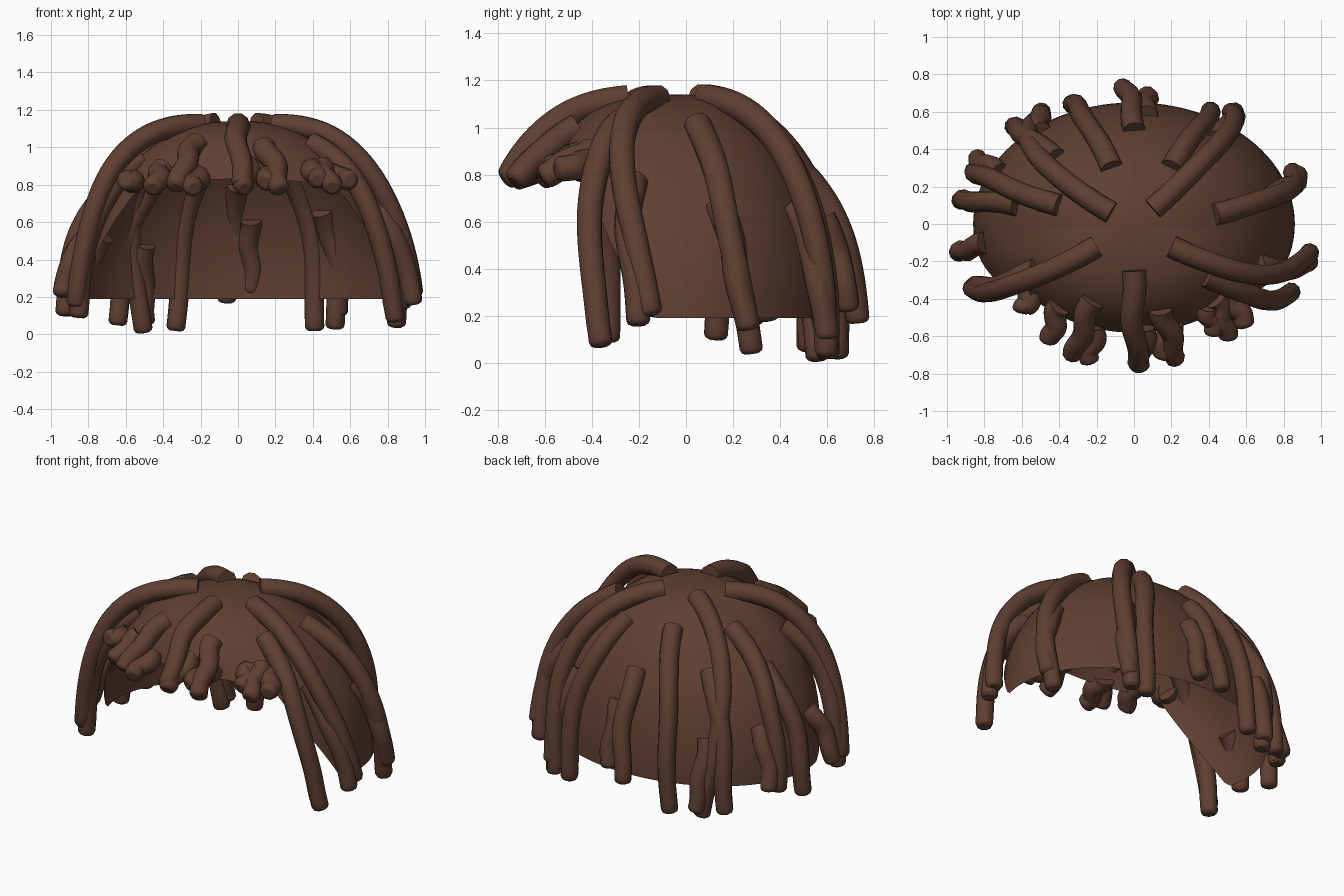
import bpy, bmesh, math, random
from mathutils import Vector

if "Cube" in bpy.data.objects:
    bpy.data.objects.remove(bpy.data.objects["Cube"])

random.seed(4)
RX, RY, H, RIM = 0.86, 0.65, 0.95, 0.19
brown = bpy.data.materials.new("dark_brown_hair")
brown.diffuse_color = (0.115, 0.05, 0.032, 1)
brown.use_nodes = True
brown.node_tree.nodes["Principled BSDF"].inputs["Base Color"].default_value = brown.diffuse_color


def power(a):
    """Dome fullness: rounder at the back, fuller over the forehead."""
    return 2 + 1.1 * max(0, -math.sin(a)) ** 1.6


def dome(a, t):
    """Point on the dome; t runs from crown (0) to rim (pi/2), then straight down."""
    p = 2 / power(a)
    u = min(t, math.pi / 2)
    r, h = math.sin(u) ** p, max(0, math.cos(u)) ** p
    drop = max(0, t - math.pi / 2) * H
    return Vector((RX * r * math.cos(a), RY * r * math.sin(a), RIM + H * h - drop))


def t_at_height(a, z):
    if z < RIM:
        return math.pi / 2 + (RIM - z) / H
    return math.acos(min(1, (z - RIM) / H) ** (power(a) / 2))


def ellipse_angle(x, y):
    return math.atan2(y / RY, x / RX)


def smooth(o):
    bpy.ops.object.select_all(action='DESELECT')
    o.select_set(True)
    bpy.context.view_layer.objects.active = o
    bpy.ops.object.shade_smooth_by_angle(angle=math.radians(45))


# Cap: open dome with the face opening cut into the front
def build_cap():
    n, rows = 96, 20
    bm = bmesh.new()
    crown = bm.verts.new((0, 0, RIM + H))
    cols = []
    for i in range(n):
        a = 2 * math.pi * i / n
        front = abs((math.degrees(a) - 270 + 180) % 360 - 180)
        k = min(1, max(0, (77 - front) / 33))
        brow = 0.83 - 0.04 * min(1, front / 43) ** 2
        t_end = t_at_height(a, RIM + (brow - RIM) * k)
        cols.append([bm.verts.new(dome(a, t_end * j / rows)) for j in range(1, rows + 1)])
    for i in range(n):
        c, d = cols[i], cols[(i + 1) % n]
        bm.faces.new((crown, c[0], d[0]))
        for j in range(rows - 1):
            bm.faces.new((c[j], c[j + 1], d[j + 1], d[j]))
    me = bpy.data.meshes.new("cap")
    bm.to_mesh(me)
    bm.free()
    me.materials.append(brown)
    o = bpy.data.objects.new("cap", me)
    bpy.context.collection.objects.link(o)
    smooth(o)


# Lock: tube that follows the dome from a root to a tip, arching off it by hump
def lock(name, x0, y0, x1, y1, z1, lift, hump=0.0, radius=0.06, root=0.0, sway=0.02, late=0.8):
    a0, a1 = ellipse_angle(x0, y0), ellipse_angle(x1, y1)
    a1 = a0 + (a1 - a0 + math.pi) % (2 * math.pi) - math.pi
    r0 = min(0.995, math.hypot(x0 / RX, y0 / RY))
    t0 = math.asin(r0 ** (power(a0) / 2))
    t1 = t_at_height(a1, z1 + 0.02)
    n, phase = 26, random.uniform(0, 6.28)
    pts = []
    for i in range(n):
        s = i / (n - 1)
        a = a0 + (a1 - a0) * s + sway * math.sin(6 * s + phase) * math.sin(math.pi * s)
        p = dome(a, t0 + (t1 - t0) * s)
        nrm = Vector((p.x / RX ** 2, p.y / RY ** 2, max(0, p.z - RIM) / H ** 2)).normalized()
        arch = hump * math.sin(math.pi * s ** 0.8) ** 2
        pts.append(p + nrm * (root + (lift - root) * s ** late + arch))
    # rounded tip
    end = (pts[-1] - pts[-2]).normalized()
    radii = [radius * (1 - 0.15 * i / n) for i in range(n)]
    for step, f in ((0.014, 0.74), (0.022, 0.48)):
        pts.append(pts[n - 1] + end * step)
        radii.append(radius * f)
    cu = bpy.data.curves.new(name, 'CURVE')
    cu.dimensions = '3D'
    cu.bevel_depth = 1
    cu.bevel_resolution = 3
    cu.use_fill_caps = True
    sp = cu.splines.new('POLY')
    sp.points.add(len(pts) - 1)
    for q, p, r in zip(sp.points, pts, radii):
        q.co = (*p, 1)
        q.radius = r
    cu.materials.append(brown)
    o = bpy.data.objects.new(name, cu)
    bpy.context.collection.objects.link(o)
    bpy.ops.object.select_all(action='DESELECT')
    o.select_set(True)
    bpy.context.view_layer.objects.active = o
    bpy.ops.object.convert(target='MESH')
    smooth(bpy.context.object)


build_cap()

# root x, root y, tip x, tip y, tip z, lift off the dome, hump
right_locks = [
    (0.20, -0.12, 0.93, -0.14, 0.20, 0.10, 0.05),
    (0.39, -0.28, 0.77, -0.31, 0.07, 0.10, 0.02),
    (0.66, -0.22, 0.90, -0.18, 0.16, 0.11, 0.01),
    (0.43, 0.05, 0.80, 0.25, 0.04, 0.06, 0.03),
    (0.72, 0.14, 0.85, 0.24, 0.14, 0.08, 0.01),
]
left_locks = [
    (-0.20, -0.12, -0.79, -0.29, 0.15, 0.11, 0.05),
    (-0.52, -0.24, -0.80, -0.29, 0.09, 0.09, 0.02),
    (-0.80, -0.10, -0.93, -0.14, 0.20, 0.10, 0.01),
    (-0.62, 0.10, -0.93, 0.12, 0.10, 0.08, 0.02),
    (-0.40, 0.10, -0.80, 0.25, 0.16, 0.07, 0.03),
    (-0.72, 0.27, -0.74, 0.29, 0.18, 0.09, 0.0),
]
back_locks = [
    (0.10, 0.08, 0.50, 0.55, 0.03, 0.07, 0.05),
    (0.20, 0.30, 0.43, 0.62, 0.02, 0.03, 0.01),
    (0.45, 0.45, 0.50, 0.53, 0.10, 0.08, 0.0),
    (0.00, 0.50, -0.06, 0.70, 0.17, 0.08, 0.01),
    (0.07, 0.58, 0.07, 0.68, 0.22, 0.04, 0.0),
    (-0.12, 0.30, -0.34, 0.64, 0.02, 0.04, 0.01),
    (-0.12, 0.06, -0.50, 0.54, 0.01, 0.03, 0.03),
    (-0.42, 0.35, -0.62, 0.48, 0.05, 0.07, 0.01),
    (-0.50, 0.49, -0.48, 0.56, 0.05, 0.06, 0.0),
]
for group, rows in (("right", right_locks), ("left", left_locks), ("back", back_locks)):
    for i, row in enumerate(rows):
        lock(f"{group}_lock_{i + 1}", *row)

# Short fringe locks that kick forward over the face opening
fringe_locks = [
    (0.00, -0.25, 0.02, -0.70, 0.73, 0.15),
    (-0.22, -0.41, -0.32, -0.62, 0.72, 0.15),
    (0.14, -0.46, 0.22, -0.66, 0.71, 0.14),
    (-0.22, -0.54, -0.23, -0.64, 0.71, 0.15),
    (0.05, -0.54, 0.03, -0.66, 0.71, 0.16),
    (0.20, -0.54, 0.15, -0.66, 0.75, 0.12),
    (-0.40, -0.44, -0.43, -0.54, 0.72, 0.12),
    (-0.55, -0.36, -0.57, -0.41, 0.76, 0.09),
    (0.40, -0.44, 0.41, -0.52, 0.77, 0.09),
    (0.44, -0.40, 0.45, -0.49, 0.72, 0.13),
    (0.50, -0.38, 0.52, -0.43, 0.74, 0.14),
]
for i, row in enumerate(fringe_locks):
    lock(f"fringe_lock_{i + 1}", *row, radius=0.064, root=-0.005, sway=0.03, late=1.2)
